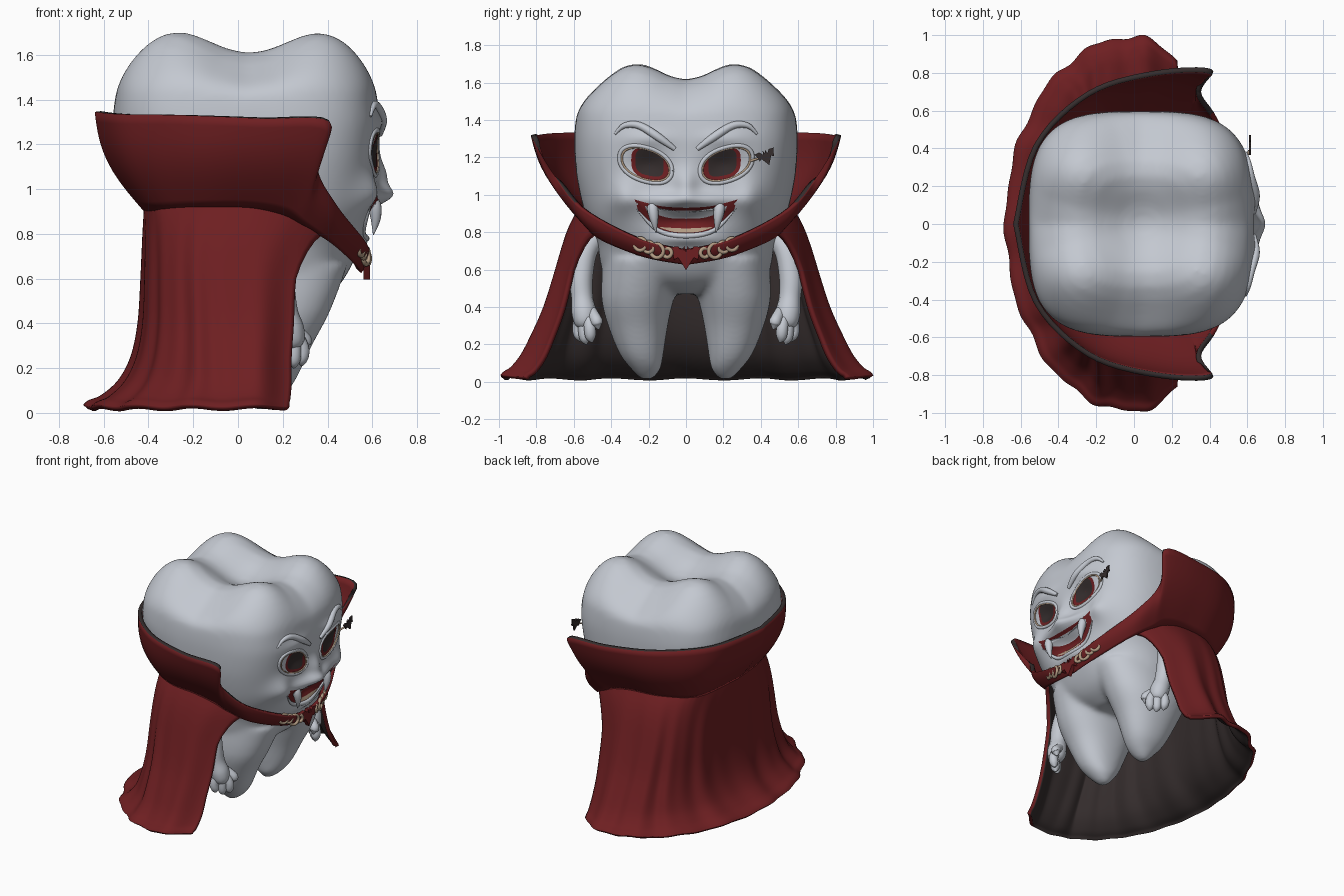
import bpy, bmesh, math
from mathutils import Vector
from mathutils.bvhtree import BVHTree

if "Cube" in bpy.data.objects:
    bpy.data.objects.remove(bpy.data.objects["Cube"])

def material(name, rgb):
    m = bpy.data.materials.new(name)
    m.diffuse_color = (*rgb, 1)
    m.use_nodes = True
    m.node_tree.nodes["Principled BSDF"].inputs["Base Color"].default_value = m.diffuse_color
    return m
ENAMEL = material("pale_enamel", (0.55, 0.58, 0.635))
RED = material("dark_red", (0.155, 0.0135, 0.0155))
DARK = material("dark_lining", (0.035, 0.026, 0.026))
GOLD = material("dull_gold", (0.45, 0.33, 0.23))

def smooth(pts, n):
    """Catmull-Rom through tuples of any length, n steps per span."""
    out = []
    for i in range(len(pts) - 1):
        p = pts[max(i - 1, 0)], pts[i], pts[i + 1], pts[min(i + 2, len(pts) - 1)]
        for t in (k / n for k in range(n)):
            out.append(tuple(b + .5 * t * (c - a + t * (2*a - 5*b + 4*c - d + t * (3*(b - c) + d - a)))
                             for a, b, c, d in zip(*p)))
    return out + [tuple(pts[-1])]

def skin(bm, rows, closed=False, cap=False):
    """Bridge rows of points with quads."""
    vs = [[bm.verts.new(p) for p in r] for r in rows]
    n = len(rows[0])
    for a, b in zip(vs, vs[1:]):
        for i in range(n if closed else n - 1):
            bm.faces.new((a[i], a[(i + 1) % n], b[(i + 1) % n], b[i]))
    for end in (vs[0], vs[-1]) if cap else ():
        bm.faces.new(end)

def finish(name, bm, mats, solid=False, shade=True):
    bmesh.ops.recalc_face_normals(bm, faces=bm.faces)
    ref = Vector((0, 0, .8))           # open sheets face away from the middle
    if not solid and sum(f.normal.dot(f.calc_center_median() - ref) * f.calc_area() for f in bm.faces) < 0:
        bmesh.ops.reverse_faces(bm, faces=bm.faces)
    me = bpy.data.meshes.new(name)
    bm.to_mesh(me)
    for m in mats:
        me.materials.append(m)
    me.polygons.foreach_set("use_smooth", [shade] * len(me.polygons))
    ob = bpy.data.objects.new(name, me)
    bpy.context.collection.objects.link(ob)
    return ob

def tube(name, pts, mat):
    """Round tube through (x, y, z, radius) points."""
    cu = bpy.data.curves.new(name, 'CURVE')
    cu.dimensions, cu.bevel_depth, cu.bevel_resolution, cu.use_fill_caps = '3D', 1, 4, True
    path, sp = smooth(pts, 5), cu.splines.new('POLY')
    sp.points.add(len(path) - 1)
    for p, (x, y, z, r) in zip(sp.points, path):
        p.co, p.radius = (x, y, z, 1), max(r, .001)
    cu.materials.append(mat)
    bpy.context.collection.objects.link(bpy.data.objects.new(name, cu))

def spow(v, n):
    return math.copysign(abs(v) ** (2 / n), v)

def oval(cx, cy, rx, ry, n=2, tilt=0, count=32):
    unit = [(spow(math.cos(a), n), spow(math.sin(a), n)) for a in (2 * math.pi * i / count for i in range(count))]
    return [(cx + rx * c, cy + ry * s + tilt * rx * c) for c, s in unit]

def ring(x0, x1, cy, ry, n, z):
    return [(x, y, z) for x, y in oval((x0 + x1) / 2, cy, (x1 - x0) / 2, ry, n, 0, 64)]

# Tooth body: crown with four cusps, and two roots
bm = bmesh.new()
profile = [(.47, .05, .3, .1, 2), (.52, -.12, .40, .3, 2.2), (.60, -.3, .475, .445, 2.4), (.75, -.34, .55, .475, 2.5),
           (.9, -.40, .60, .54, 2.7), (1.1, -.50, .625, .585, 3), (1.28, -.555, .635, .597, 3.3), (1.39, -.552, .625, .592, 3.4)]
rows = [ring(x0, x1, 0, ry, n, z) for z, x0, x1, ry, n in smooth(profile, 4)]
for s in (.99, .97, .94, .9, .85, .78, .68, .56, .43, .3, .17, .05):
    row = []
    for x, y, z in ring(-.552, .625, 0, .592, 3.4, 0):
        x, y = .036 + (x - .036) * s, y * s
        top = 1.52 + .105 * math.sin(math.pi * (x - .05) / .7) ** 2 + .095 * math.sin(math.pi * y / .56) ** 2
        row.append((x, y, 1.39 + (top - 1.39) * math.sqrt(1 - s ** 5)))
    rows.append(row)
skin(bm, rows, True, True)
root = [(.66, .225, .22, -.28, .49), (.45, .258, .195, -.18, .41), (.3, .257, .16, -.11, .33),
        (.15, .238, .118, -.04, .26), (.07, .215, .08, .02, .2), (.015, .21, .035, .07, .13)]
for side in (-1, 1):
    skin(bm, [ring(x0, x1, side * cy, ry, 2.2, z) for z, cy, ry, x0, x1 in smooth(root, 3)], True, True)
body = finish("tooth_body", bm, [ENAMEL], True)
mod = body.modifiers.new("fuse", 'REMESH')
mod.mode, mod.voxel_size, mod.use_smooth_shade = 'VOXEL', .015, True
mod = body.modifiers.new("relax", 'SMOOTH')
mod.factor, mod.iterations = .5, 20
me = bpy.data.meshes.new_from_object(body.evaluated_get(bpy.context.evaluated_depsgraph_get()))
body.modifiers.clear()
body.data = me

# Sculpt the face: (y, z, width, height, push)
bumps = [(0, .97, .22, .045, .065), (0, 1.05, .06, .08, .045), (0, .76, .14, .03, .025), (0, .86, .15, .045, -.045)]
for s in (-1, 1):
    bumps += [(s * .34, .98, .08, .09, .045), (s * .2, 1.16, .1, .07, -.035), (s * .2, 1.3, .12, .04, .015)]
for v in me.vertices:
    if v.co.x > .3:
        v.co.x += sum(a * math.exp(-((v.co.y - cy) / w) ** 2 - ((v.co.z - cz) / h) ** 2) for cy, cz, w, h, a in bumps)
bvh = BVHTree.FromPolygons([v.co for v in me.vertices], [tuple(p.vertices) for p in me.polygons])

def on_face(y, z, lift=0):
    hit = bvh.ray_cast(Vector((2, y, z)), Vector((-1, 0, 0)))[0]
    return ((hit.x if hit else .5) + lift, y, z)

def plate(name, outline, lift, mat):
    """Thin patch lying on the face, from a (y, z) outline."""
    cy, cz = (sum(p[i] for p in outline) / len(outline) for i in (0, 1))
    bm = bmesh.new()
    skin(bm, [[on_face(cy + (y - cy) * s, cz + (z - cz) * s, lift) for y, z in outline]
              for s in (.02, .15, .3, .45, .6, .75, .88, 1)], True)
    finish(name, bm, [mat])

def band(upper, lower):
    """Symmetric outline from the right half of its upper and lower edges."""
    half = smooth(upper, 6) + smooth(lower[::-1], 6)
    return half + [(-y, z) for y, z in half[::-1] if y > 1e-4]

# Mouth, teeth and tongue
plate("mouth", band([(0, .93), (.14, .94), (.275, .975)], [(0, .79), (.14, .815), (.255, .915)]), .003, RED)
plate("upper_teeth", band([(0, .915), (.12, .92), (.22, .94)], [(0, .872), (.1, .878), (.21, .915)]), .007, ENAMEL)
plate("tongue", band([(0, .82), (.08, .824), (.14, .828)], [(0, .798), (.07, .803), (.135, .823)]), .007, GOLD)
tube("lower_lip", [(*on_face(y, z, -.003), r) for y, z, r in [(-.27, .93, .002), (-.15, .812, .013), (0, .78, .015),
                                                             (.15, .812, .013), (.27, .93, .002)]], ENAMEL)
for s, side in ((-1, "left"), (1, "right")):
    # Eyes, lids and brows
    plate(side + "_iris", oval(s * .193, 1.16, .1, .08, 3, s * .25), .004, RED)
    plate(side + "_pupil", oval(s * .195, 1.17, .076, .068, 3.2, s * .2), .008, DARK)
    lid, rim = (oval(s * .215, 1.163, w, h, 2.2, s * .25, 33) for w, h in ((.14, .092), (.128, .082)))
    tube(side + "_eyelid", [(*on_face(y, z, -.002), .012) for y, z in lid + lid[:1]], ENAMEL)
    tube(side + "_eye_rim", [(*on_face(y, z, .003), .006) for y, z in rim + rim[:1]], GOLD)
    tube(side + "_brow", [(*on_face(s * y, z, .002), r) for y, z, r in [
        (.38, 1.325, .006), (.33, 1.37, .015), (.25, 1.37, .02), (.15, 1.31, .022), (.06, 1.245, .012)]], ENAMEL)
    # Fangs
    tube(side + "_fang", [(.59, s * .18, .965, .022), (.61, s * .178, .925, .03),
                          (.615, s * .17, .865, .022), (.605, s * .16, .795, .002)], ENAMEL)
    # Arms, hands and fingers
    tube(side + "_arm", [(.12, s * .46, .8, .05), (.16, s * .535, .7, .062), (.19, s * .56, .56, .062), (.21, s * .555, .45, .058),
                         (.23, s * .545, .37, .066), (.245, s * .54, .31, .052), (.25, s * .535, .28, .01)], ENAMEL)
    for k, (x, y, z) in enumerate([(.285, .51, .21), (.25, .54, .20), (.21, .57, .215), (.295, .475, .28)]):
        tube(f"{side}_finger_{k}", [(.24, s * (y * .5 + .27), .38, .03), (x, s * (y + .005), (z + .38) / 2, .032),
                                    (x, s * y, z + .03, .028), (x, s * (y - .008), z, .004)], ENAMEL)

# Collar: flared from the neckline, narrowing to a band at the clasp
base = smooth([(-.42, 0, .9), (-.37, .38, .9), (-.18, .54, .91), (.05, .575, .91), (.2, .57, .88),
               (.3, .54, .83), (.42, .45, .755), (.52, .22, .665), (.55, 0, .625)], 6)
edge = smooth([(-.64, 0, 1.345), (-.53, .42, 1.335), (-.25, .7, 1.33), (.1, .81, 1.315), (.41, .82, 1.3),
               (.355, .7, 1.1), (.44, .56, .93), (.57, .26, .765), (.59, 0, .705)], 6)
rows = []
for t in (k / 10 for k in range(11)):
    half = [b.lerp(e, t) + Vector((b.x, b.y, 0)).normalized() * (.12 * (e.z - b.z) * math.sin(math.pi * t))
            for b, e in zip(map(Vector, base), map(Vector, edge))]
    rows.append([Vector((p.x, -p.y, p.z)) for p in half[:0:-1]] + half)
bm = bmesh.new()
skin(bm, rows)
for f in bm.faces:                      # dark rim only on the tall part
    f.material_index = 2 if f.calc_center_median().z < .95 else 0
mod = finish("collar", bm, [RED, DARK, RED, RED]).modifiers.new("cloth", 'SOLIDIFY')
mod.thickness, mod.offset, mod.material_offset_rim = .028, -1, 1

# Cape: hangs from the neckline, half-oval below, folds open toward the hem
# rows: height, depth at back, half width, front reach, squareness, fold size
levels = [(.92, .42, .57, .33, 3, 0), (.80, .425, .645, .30, 2.9, .003), (.6, .43, .70, .26, 2.8, .007),
          (.4, .44, .76, .25, 2.6, .010), (.25, .47, .825, .24, 2.4, .011), (.14, .525, .88, .24, 2.2, .010),
          (.07, .60, .935, .235, 2.1, .009), (.045, .66, .975, .23, 2, .008), (.026, .682, .993, .23, 2, .007)]
rows = []
for z, b, by, reach, n, amp in smooth(levels, 4):
    row = []
    for phi in (math.radians(-110 + 220 * i / 160) for i in range(161)):
        c, s, deg = math.cos(phi), math.sin(phi), abs(math.degrees(phi))
        ahead = max(0, -c) / .342
        fold = 1 + amp * (math.cos(15 * phi) + .6 * math.cos(26 * phi + 1)) / .7
        p = Vector((-b * spow(c, n) * fold if c > 0 else reach * ahead, by * spow(s, n) * fold * (1 - .07 * ahead ** 2),
                    z + .8 * amp * (1 + math.cos(15 * phi)) * max(0, 1 - z / .25)))
        # blend into the neckline curve at the top
        j = min(17 * (deg / 90) ** 1.25 if deg < 90 else 17 + 19 * (deg - 90) / 20, 35.999)
        neck = Vector(base[int(j)]).lerp(Vector(base[int(j) + 1]), j % 1) + Vector((0, 0, .02))
        neck.y *= math.copysign(1, s)
        row.append(p.lerp(neck, min(1, max(0, (z - .6) / .32)) ** (2.5 - 1.2 * ahead)))
    rows.append(row)
bm = bmesh.new()
skin(bm, rows)
mod = finish("cape", bm, [RED, DARK]).modifiers.new("cloth", 'SOLIDIFY')
mod.thickness, mod.offset, mod.material_offset = .026, -1, 1

# Bat ornaments: one on the clasp, one by the eye
def bat(name, x, cy, cz, size, depth, mat, tilt):
    half = [(0, .4), (.12, .75), (.22, .35), (.5, .7), (1, .65), (.82, .25), (.75, -.15), (.5, 0), (.3, -.3), (0, -.8)]
    c, s, bm = math.cos(tilt) * size, math.sin(tilt) * size, bmesh.new()
    skin(bm, [[(x + d, cy + y * c - z * s, cz + y * s + z * c) for y, z in half + [(-y, z) for y, z in half[-2:0:-1]]]
              for d in (-depth, depth)], True, True)
    finish(name, bm, [mat], True, False)
bat("clasp_bat", .575, 0, .665, .085, .014, RED, 0)
bat("eye_bat", .615, .43, 1.2, .055, .005, DARK, .35)
tube("bat_link", [(*on_face(.34, 1.18), .007), (.61, .39, 1.195, .006)], GOLD)
# Gold scrollwork along the clasp
for s in (-1, 1):
    for k, (x, y, z, r) in enumerate([(.58, .1, .69, .024), (.572, .155, .7, .036), (.56, .2, .72, .028), (.55, .245, .735, .032)]):
        bpy.ops.mesh.primitive_torus_add(location=(x, s * y, z), rotation=(0, math.pi / 2, s * .35), major_radius=r,
                                         minor_radius=.011, major_segments=20, minor_segments=8)
        bpy.context.object.name = f"clasp_scroll_{k}_{'left' if s < 0 else 'right'}"
        bpy.context.object.data.materials.append(GOLD)
        bpy.ops.object.shade_smooth()
